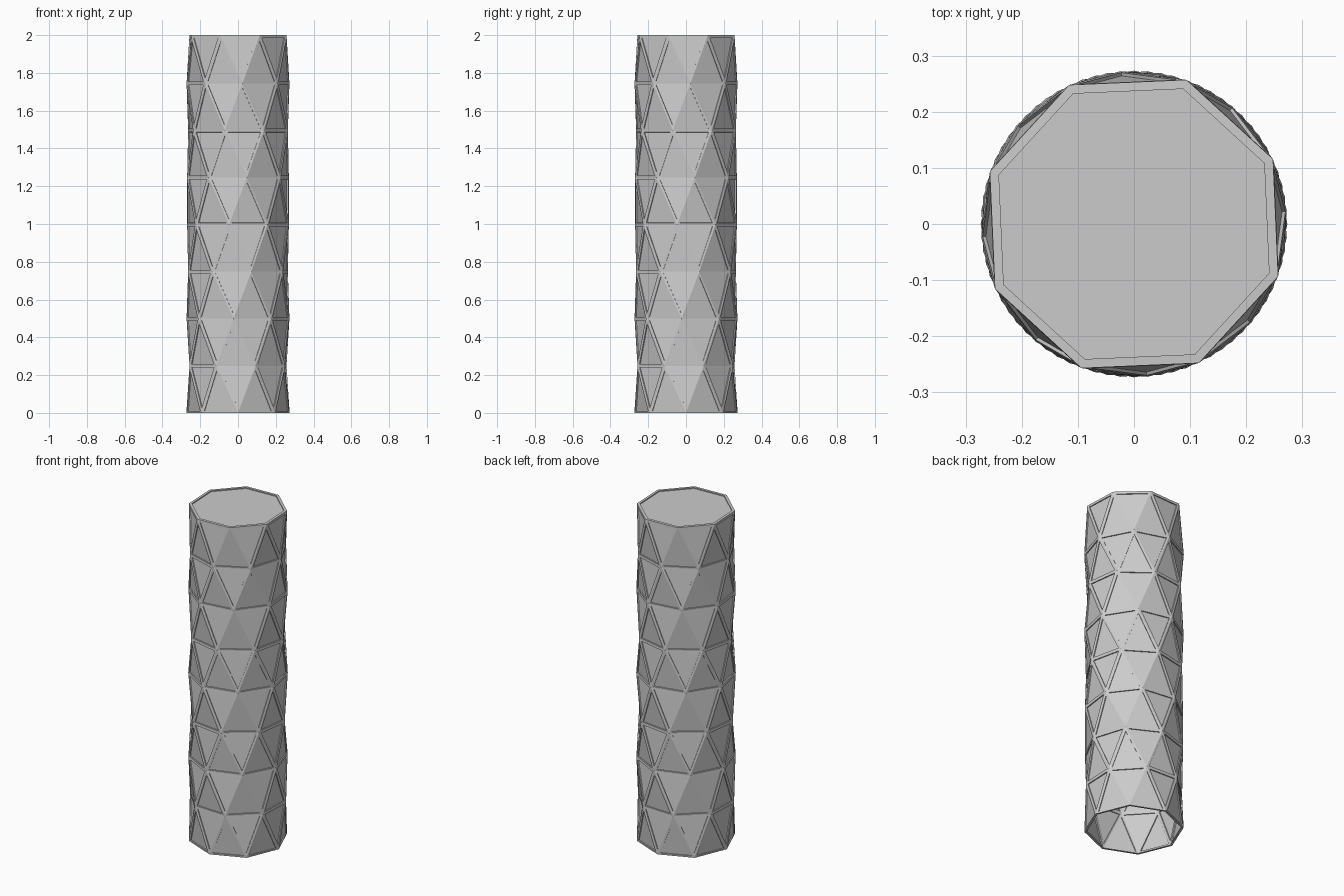
import bpy
import bmesh
from math import radians, cos, sin

if "Cube" in bpy.data.objects:
    bpy.data.objects.remove(bpy.data.objects["Cube"], do_unlink=True)

SIDES = 8
LEVELS = 8
RADIUS = 0.267
CAP_Z = 1.994
TWIST = radians(20)       # turn of each ring over the one below
STRUT_HALF_WIDTH = 0.01
STRUT_DEPTH = 0.012

grey = bpy.data.materials.new("light grey")
grey.use_nodes = True
colour = (0.6, 0.6, 0.6, 1)
grey.diffuse_color = colour
grey.node_tree.nodes["Principled BSDF"].inputs["Base Color"].default_value = colour


def twisted_shell():
    """Stack of turned octagons joined by triangles, capped above, open below."""
    bm = bmesh.new()
    rings = []
    for level in range(LEVELS + 1):
        z = CAP_Z * level / LEVELS
        angles = [level * TWIST + radians(360 / SIDES) * i for i in range(SIDES)]
        rings.append([bm.verts.new((RADIUS * cos(a), RADIUS * sin(a), z)) for a in angles])
    for low, high in zip(rings, rings[1:]):
        for i in range(SIDES):
            j = (i + 1) % SIDES
            bm.faces.new((low[i], low[j], high[i]))
            bm.faces.new((low[j], high[j], high[i]))
    bm.faces.new(rings[-1])
    bm.normal_update()
    return bm


def finish(bm, name):
    mesh = bpy.data.meshes.new(name)
    bm.to_mesh(mesh)
    bm.free()
    mesh.materials.append(grey)
    obj = bpy.data.objects.new(name, mesh)
    bpy.context.collection.objects.link(obj)
    return obj


# Flat triangular panels and the top cap
finish(twisted_shell(), "wall_panels")

# Raised lattice of struts along every edge
bm = twisted_shell()
panels = list(bm.faces)
bmesh.ops.inset_individual(bm, faces=panels, thickness=STRUT_HALF_WIDTH,
                           use_even_offset=True)
bmesh.ops.delete(bm, geom=panels, context="FACES")
lattice = finish(bm, "strut_lattice")
solid = lattice.modifiers.new("strut depth", "SOLIDIFY")
solid.thickness = STRUT_DEPTH
solid.offset = 0
solid.use_even_offset = True
